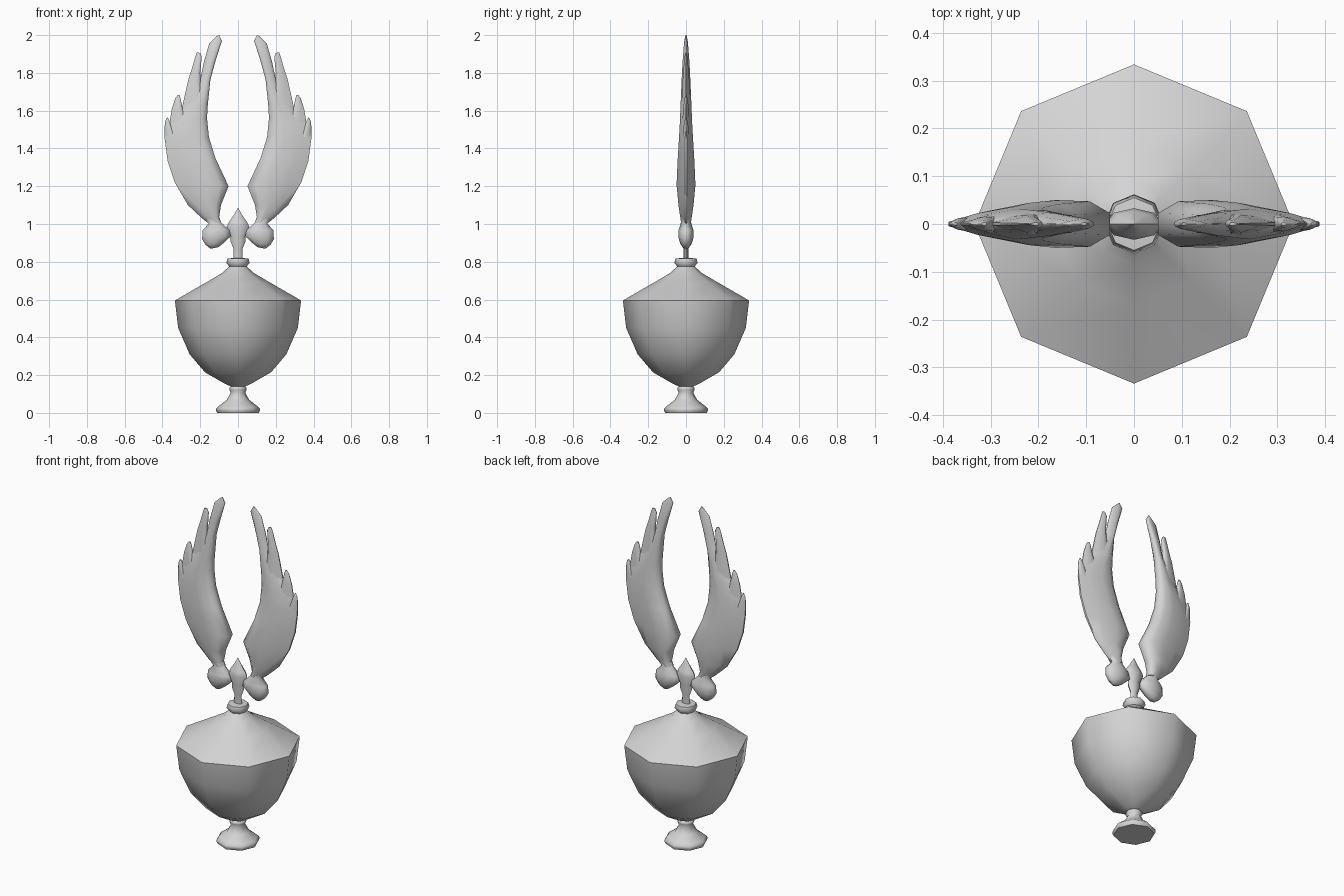
import bpy, bmesh, math

stone = bpy.data.materials.new("grey_stone")
stone.diffuse_color = (0.66, 0.66, 0.66, 1)


def finish(name, bm, angle=60):
    bmesh.ops.remove_doubles(bm, verts=bm.verts, dist=0.0002)
    bmesh.ops.recalc_face_normals(bm, faces=bm.faces)
    me = bpy.data.meshes.new(name)
    bm.to_mesh(me)
    bm.free()
    ob = bpy.data.objects.new(name, me)
    bpy.context.collection.objects.link(ob)
    me.materials.append(stone)
    bpy.ops.object.select_all(action='DESELECT')
    ob.select_set(True)
    bpy.context.view_layer.objects.active = ob
    bpy.ops.object.shade_smooth_by_angle(angle=math.radians(angle))
    return ob


def skin(bm, rings):
    """Bridge closed rings of points and cap both ends."""
    rows = [[bm.verts.new(p) for p in r] for r in rings]
    n = len(rows[0])
    for a, b in zip(rows, rows[1:]):
        for i in range(n):
            j = (i + 1) % n
            bm.faces.new((a[i], a[j], b[j], b[i]))
    bm.faces.new(rows[0][::-1])
    bm.faces.new(rows[-1])


def lathe(name, profile, sides=8, flat=1.0):
    bm = bmesh.new()
    turn = 2 * math.pi / sides
    skin(bm, [[(r * math.cos(i * turn), flat * r * math.sin(i * turn), z)
               for i in range(sides)] for r, z in profile])
    return finish(name, bm)


# Blade cross-section: fraction from inner to outer edge, share of thickness
BLADE = [(0, 0.45), (0.15, 0.95), (0.4, 1.0), (0.75, 0.6), (1, 0.12)]
ROUND = [(0, 0.3), (0.2, 0.8), (0.5, 1.0), (0.8, 0.8), (1, 0.3)]


def blade(bm, rows, side, section=BLADE):
    """Rows hold inner x, inner z, outer x, outer z and half thickness."""
    rings = []
    for x0, z0, x1, z1, t in rows:
        front = [(side * (x0 + (x1 - x0) * f), -t * k, z0 + (z1 - z0) * f)
                 for f, k in section]
        rings.append(front + [(x, -y, z) for x, y, z in reversed(front)])
    skin(bm, rings)


# Urn with foot, bowl, shoulder and neck
lathe("urn", [(0.11, 0), (0.116, 0.012), (0.116, 0.022), (0.105, 0.034),
              (0.06, 0.068), (0.038, 0.108), (0.045, 0.122), (0.045, 0.132),
              (0.037, 0.14), (0.062, 0.15), (0.175, 0.215), (0.256, 0.31),
              (0.317, 0.45), (0.334, 0.595), (0.17, 0.69), (0.085, 0.74),
              (0.046, 0.775), (0.062, 0.795), (0.055, 0.817), (0.025, 0.82)])

# Flattened pointed finial on its stem
lathe("finial", [(0.025, 0.81), (0.024, 0.87), (0.04, 0.91), (0.038, 0.935),
                 (0.06, 0.985), (0.048, 1.01), (0.02, 1.05), (0.001, 1.085)],
      flat=0.55)

SHOULDER = [(0.105, 0.877, 0.145, 0.869, 0.015), (0.075, 0.9, 0.172, 0.89, 0.03),
            (0.038, 0.935, 0.19, 0.92, 0.04), (0.046, 0.967, 0.187, 0.967, 0.04),
            (0.09, 1.01, 0.155, 1.003, 0.026), (0.098, 1.035, 0.18, 1.03, 0.026)]
WING = [(0.09, 1.01, 0.155, 1.003, 0.026), (0.1, 1.035, 0.19, 1.03, 0.03),
        (0.09, 1.1, 0.265, 1.1, 0.04), (0.05, 1.2, 0.335, 1.22, 0.05),
        (0.12, 1.35, 0.372, 1.33, 0.044), (0.154, 1.46, 0.388, 1.45, 0.037),
        (0.164, 1.56, 0.36, 1.53, 0.032), (0.16, 1.63, 0.295, 1.62, 0.029),
        (0.146, 1.765, 0.2, 1.765, 0.023), (0.12, 1.86, 0.18, 1.86, 0.018),
        (0.085, 1.97, 0.152, 1.957, 0.01), (0.1, 2.0, 0.112, 1.995, 0.003)]
FEATHERS = [
    [(0.17, 1.58, 0.3, 1.6, 0.026), (0.198, 1.75, 0.263, 1.765, 0.018),
     (0.2, 1.8, 0.248, 1.81, 0.015), (0.192, 1.885, 0.226, 1.885, 0.008),
     (0.2, 1.906, 0.218, 1.908, 0.003)],
    [(0.24, 1.47, 0.365, 1.52, 0.022), (0.293, 1.61, 0.35, 1.61, 0.015),
     (0.304, 1.665, 0.332, 1.665, 0.008), (0.309, 1.682, 0.32, 1.682, 0.003)],
    [(0.3, 1.38, 0.388, 1.45, 0.018), (0.355, 1.52, 0.388, 1.52, 0.012),
     (0.365, 1.55, 0.386, 1.542, 0.007), (0.371, 1.563, 0.378, 1.56, 0.003)]]

# Mirrored wings, each with a rounded shoulder and stepped feather tips
for side, label in ((-1, "left"), (1, "right")):
    bm = bmesh.new()
    blade(bm, SHOULDER, side, ROUND)
    finish(label + "_wing_shoulder", bm)
    bm = bmesh.new()
    blade(bm, WING, side)
    finish(label + "_wing", bm)
    bm = bmesh.new()
    for rows in FEATHERS:
        blade(bm, rows, side)
    finish(label + "_feathers", bm)
